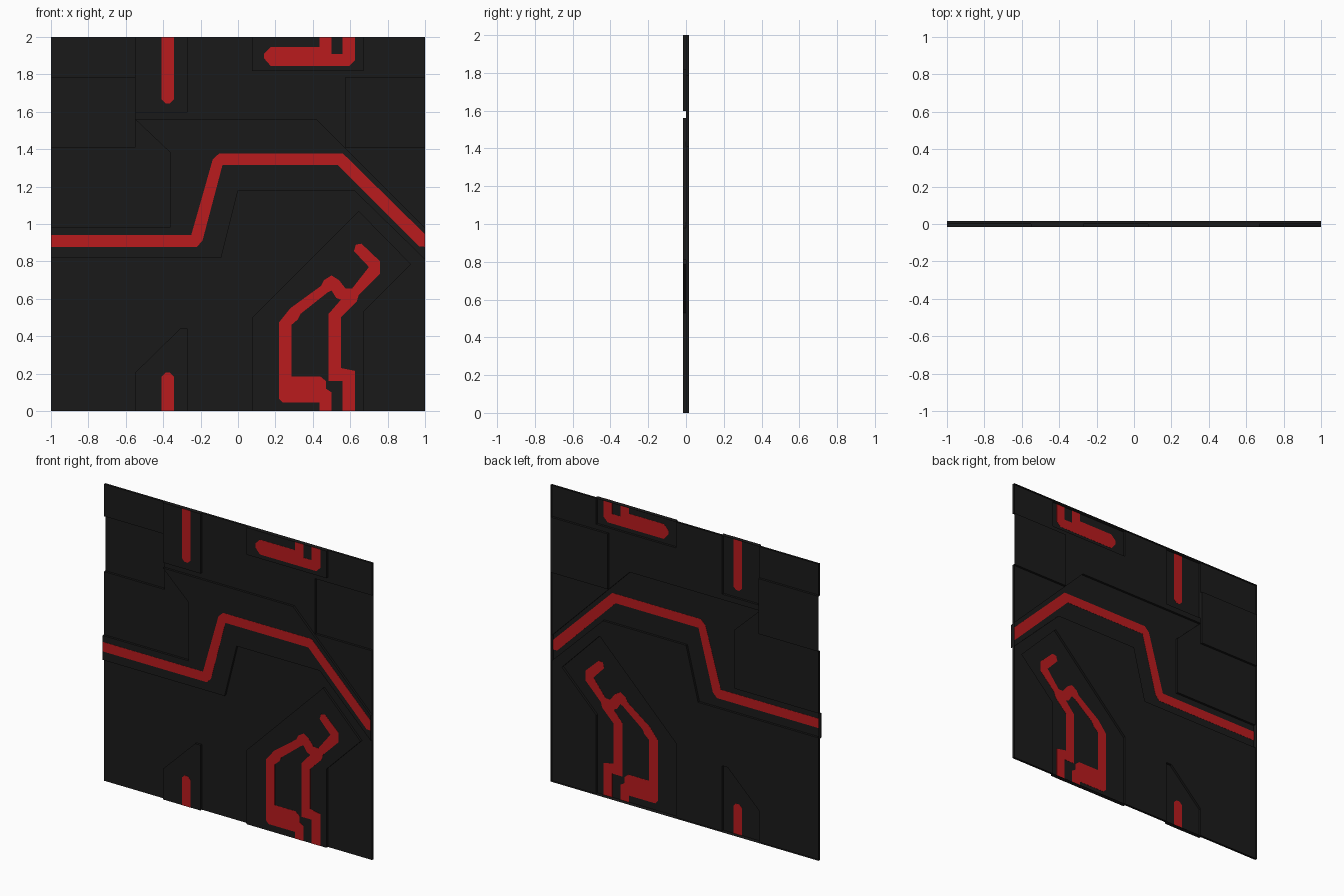
import bpy, bmesh
from mathutils import Vector

if "Cube" in bpy.data.objects:
    bpy.data.objects.remove(bpy.data.objects["Cube"])

STEP = 0.015          # relief height of the pressed sheet


def material(name, rgb):
    m = bpy.data.materials.new(name)
    m.diffuse_color = (*rgb, 1)
    m.use_nodes = True
    m.node_tree.nodes["Principled BSDF"].inputs["Base Color"].default_value = m.diffuse_color
    return m


DARK = material("dark grey", (0.0103, 0.0103, 0.0103))
RED = material("circuit red", (0.49, 0.0105, 0.0125))


def add_object(name, bm, mat):
    me = bpy.data.meshes.new(name)
    bm.to_mesh(me)
    bm.free()
    me.materials.append(mat)
    ob = bpy.data.objects.new(name, me)
    bpy.context.collection.objects.link(ob)
    return ob


def rect(x0, z0, x1, z1):
    return [(x0, z0), (x1, z0), (x1, z1), (x0, z1)]


def inside(p, poly):
    hit = False
    for (ax, az), (bx, bz) in zip(poly, poly[1:] + poly[:1]):
        if (az > p.z) != (bz > p.z) and p.x < ax + (p.z - az) * (bx - ax) / (bz - az):
            hit = not hit
    return hit


# Outlines of the areas raised toward the front
raised = [
    rect(-0.55, 1.597, -0.27, 2),
    rect(0.075, 1.817, 0.67, 2),
    [(-1, 0.82), (-0.09, 0.82), (0, 1.18), (0.62, 1.18), (1, 0.81), (1, 0.98),
     (0.42, 1.56), (-0.55, 1.56), (-0.36, 1.38), (-0.36, 0.985), (-1, 0.985)],
    [(-0.55, 0), (-0.27, 0), (-0.27, 0.44), (-0.31, 0.44), (-0.55, 0.205)],
    [(0.075, 0), (0.67, 0), (0.67, 0.53), (0.925, 0.785), (0.645, 1.07), (0.075, 0.5)],
]
# Outlines of the areas pushed back
sunken = [rect(-1, 1.41, -0.55, 1.783), rect(0.575, 1.41, 1, 1.783)]


def level(p):
    if any(inside(p, a) for a in raised):
        return -STEP
    return STEP if any(inside(p, a) for a in sunken) else 0.0


# Pressed sheet: cut a plane along every outline, then offset and wall the areas
flat = bmesh.new()
flat.faces.new([flat.verts.new((x, 0, z)) for x, z in rect(-1, 0, 1, 2)])
for poly in raised + sunken:
    for (ax, az), (bx, bz) in zip(poly, poly[1:] + poly[:1]):
        bmesh.ops.bisect_plane(flat, geom=flat.verts[:] + flat.edges[:] + flat.faces[:],
                               dist=1e-5, plane_co=(ax, 0, az),
                               plane_no=Vector((az - bz, 0, bx - ax)).normalized())
sheet = bmesh.new()
heights = {f: level(f.calc_center_median()) for f in flat.faces}


def shifted(v, y):
    return sheet.verts.new((v.co.x, y, v.co.z))


for f, y in heights.items():
    sheet.faces.new([shifted(v, y) for v in f.verts])
# Walls between levels, and a rim around the border reaching the back plane
for e in flat.edges:
    y0, y1 = ([heights[f] for f in e.link_faces] + [STEP])[:2]
    if y0 != y1:
        a, b = e.verts
        sheet.faces.new([shifted(a, y0), shifted(b, y0), shifted(b, y1), shifted(a, y1)])
flat.free()
bmesh.ops.remove_doubles(sheet, verts=sheet.verts, dist=1e-5)
bmesh.ops.dissolve_limit(sheet, angle_limit=0.01, verts=sheet.verts, edges=sheet.edges)
bmesh.ops.recalc_face_normals(sheet, faces=sheet.faces)
if sum(f.normal.y * f.calc_area() for f in sheet.faces) > 0:
    bmesh.ops.reverse_faces(sheet, faces=sheet.faces)
add_object("pressed_panel", sheet, DARK)


# Red conductors: thin plates seen from both sides of the raised areas
def conductor(name, outline):
    bm = bmesh.new()
    f = bm.faces.new([bm.verts.new((x, -STEP - 0.001, z)) for x, z in outline])
    out = bmesh.ops.extrude_face_region(bm, geom=[f], use_keep_orig=True)
    moved = [g for g in out["geom"] if isinstance(g, bmesh.types.BMVert)]
    bmesh.ops.translate(bm, verts=moved, vec=(0, 0.002, 0))
    bmesh.ops.recalc_face_normals(bm, faces=bm.faces)
    add_object(name, bm, RED)


def stub(z_edge, z_tip):
    c = 0.02 if z_tip > z_edge else -0.02
    x0, x1 = -0.408, -0.343
    return [(x0, z_edge), (x1, z_edge), (x1, z_tip - c), (x1 - 0.02, z_tip),
            (x0 + 0.02, z_tip), (x0, z_tip - c)]


conductor("upper_stub", stub(2, 1.645))
conductor("lower_stub", stub(0, 0.205))
conductor("main_conductor", [
    (-1, 0.878), (-0.22, 0.878), (-0.19, 0.91), (-0.083, 1.315), (0.535, 1.315), (0.97, 0.88),
    (1, 0.878), (1, 0.945), (0.56, 1.378), (-0.1, 1.378), (-0.135, 1.345), (-0.25, 0.942),
    (-1, 0.942)])
conductor("upper_fork", [
    (0.14, 1.885), (0.175, 1.845), (0.595, 1.845), (0.625, 1.875), (0.625, 2), (0.56, 2),
    (0.56, 1.91), (0.5, 1.91), (0.5, 2), (0.435, 2), (0.435, 1.945), (0.175, 1.945),
    (0.14, 1.91)])
conductor("lower_loop", [
    (0.22, 0.065), (0.24, 0.045), (0.435, 0.045), (0.435, 0), (0.5, 0), (0.5, 0.1),
    (0.47, 0.12), (0.47, 0.16), (0.44, 0.185), (0.285, 0.185), (0.285, 0.46), (0.32, 0.49),
    (0.335, 0.52), (0.48, 0.635), (0.5, 0.645), (0.525, 0.605), (0.55, 0.595), (0.485, 0.52),
    (0.485, 0.16), (0.56, 0.16), (0.56, 0), (0.625, 0), (0.625, 0.215), (0.55, 0.23),
    (0.55, 0.5), (0.635, 0.585), (0.645, 0.62), (0.76, 0.735), (0.76, 0.8), (0.66, 0.895),
    (0.63, 0.89), (0.62, 0.855), (0.7, 0.77), (0.61, 0.655), (0.575, 0.655), (0.54, 0.7),
    (0.5, 0.725), (0.46, 0.7), (0.445, 0.67), (0.28, 0.55), (0.22, 0.475)])
